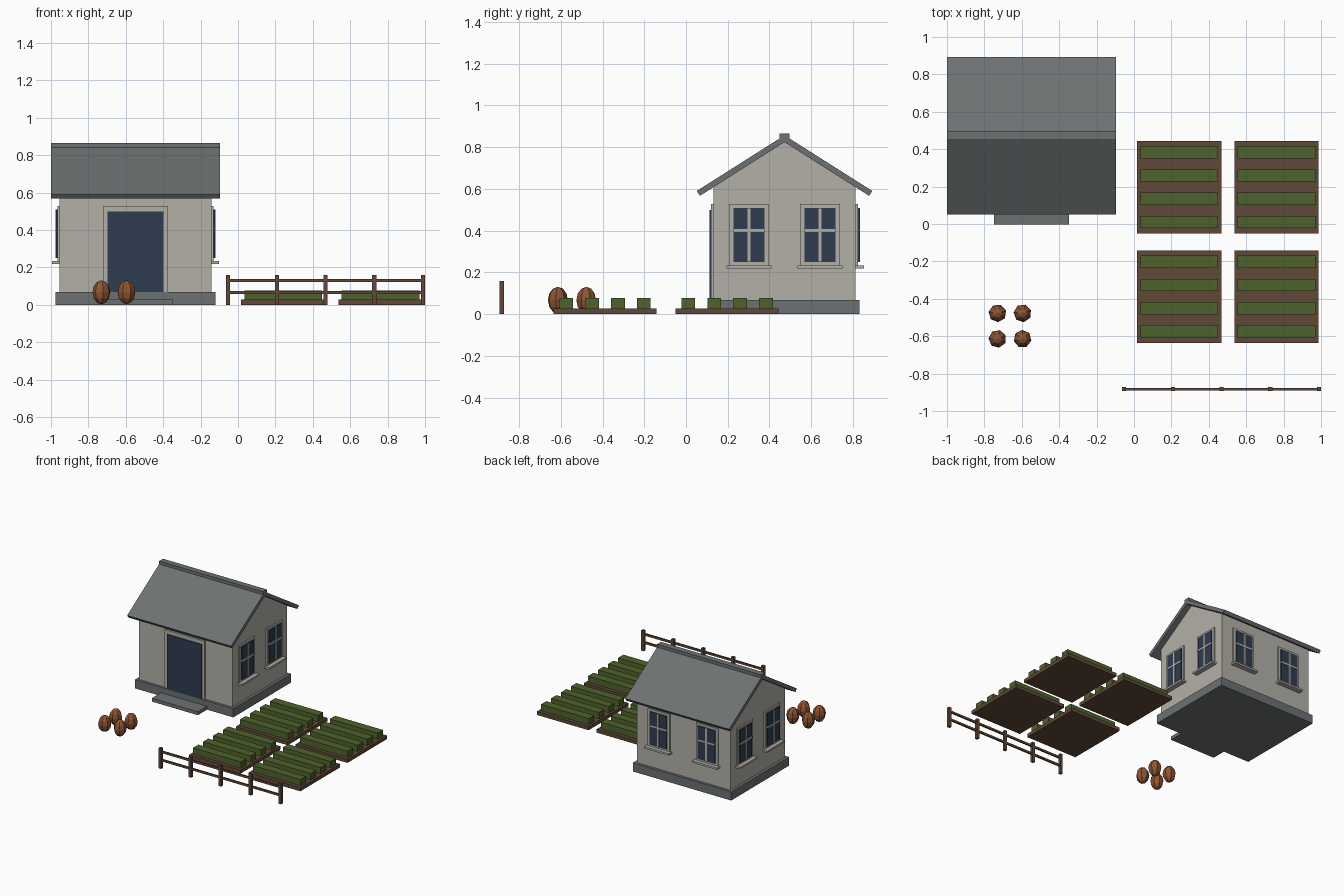
import bpy, bmesh, random
from mathutils import Matrix, Vector

random.seed(4)
if "Cube" in bpy.data.objects:
    bpy.data.objects.remove(bpy.data.objects["Cube"])


def material(name, r, g, b):
    m = bpy.data.materials.new(name)
    m.use_nodes = True
    m.diffuse_color = (r, g, b, 1)
    m.node_tree.nodes["Principled BSDF"].inputs["Base Color"].default_value = (r, g, b, 1)
    return m


PLASTER = material("pale_plaster", 0.45, 0.434, 0.39)
SLATE = material("grey_slate", 0.152, 0.166, 0.17)
NAVY = material("dark_navy", 0.028, 0.045, 0.08)
LEAF = material("leaf_green", 0.076, 0.122, 0.025)
WOOD = material("brown_wood", 0.12, 0.065, 0.04)
RUST = material("rust_orange", 0.27, 0.09, 0.033)


def finish(name, bm, mat):
    bmesh.ops.recalc_face_normals(bm, faces=bm.faces)
    mesh = bpy.data.meshes.new(name)
    bm.to_mesh(mesh)
    bm.free()
    mesh.materials.append(mat)
    ob = bpy.data.objects.new(name, mesh)
    bpy.context.collection.objects.link(ob)
    return ob


def box(name, mat, x, y, z):
    """Box from (low, high) pairs on each axis."""
    bm = bmesh.new()
    size = Matrix.Diagonal((x[1] - x[0], y[1] - y[0], z[1] - z[0], 1))
    mid = Vector((sum(x) / 2, sum(y) / 2, sum(z) / 2))
    bmesh.ops.create_cube(bm, size=1, matrix=Matrix.Translation(mid) @ size)
    return finish(name, bm, mat)


def around(c, half):
    return (c - half, c + half)


def prism(name, mat, profile, x):
    """Extrude a (y, z) profile along x."""
    bm = bmesh.new()
    face = bm.faces.new([bm.verts.new((x[0], y, z)) for y, z in profile])
    ext = bmesh.ops.extrude_face_region(bm, geom=[face])
    moved = [v for v in ext["geom"] if isinstance(v, bmesh.types.BMVert)]
    bmesh.ops.translate(bm, verts=moved, vec=(x[1] - x[0], 0, 0))
    return finish(name, bm, mat)


# House body
HX, HY = -0.548, 0.472
WX, WY = 0.406, 0.34
FLOOR, SLOPE, PEAK = 0.068, 0.634, 0.824
eave = PEAK - WY * SLOPE
box("foundation", SLATE, around(HX, WX + 0.022), around(HY, WY + 0.02), (0, FLOOR))
prism("walls", PLASTER, [(HY - WY, FLOOR), (HY + WY, FLOOR), (HY + WY, eave),
                         (HY, PEAK), (HY - WY, eave)], around(HX, WX))

# Roof with ridge cap
top = PEAK + 0.033
low, out = 0.405, 0.421
prism("roof", SLATE, [(HY, PEAK), (HY + low, PEAK - low * SLOPE), (HY + out, top - out * SLOPE),
                      (HY, top), (HY - out, top - out * SLOPE), (HY - low, PEAK - low * SLOPE)],
      around(HX, 0.452))
box("ridge_cap", SLATE, around(HX, 0.452), around(HY, 0.024), (0.842, 0.866))

# Door and step
front = HY - WY
box("door_frame", PLASTER, around(HX, 0.174), (front - 0.012, front + 0.01), (FLOOR, 0.528))
box("door", NAVY, around(HX, 0.15), (front - 0.02, front), (FLOOR, 0.498))
box("door_step", SLATE, around(HX, 0.2), (-0.002, HY - WY - 0.02), (0, 0.027))


def window(name, along, wall, sign, on_x):
    """Framed window; on_x means the wall faces along x."""
    def part(label, mat, c, half, depth, z):
        span = around(c, half)
        thick = sorted((wall - sign * 0.005, wall + sign * depth))
        x, y = (thick, span) if on_x else (span, thick)
        box(name + label, mat, x, y, z)
    part("_frame", PLASTER, along, 0.095, 0.011, (0.234, 0.527))
    part("_glass", NAVY, along, 0.075, 0.018, (0.249, 0.509))
    part("_mullion", PLASTER, along, 0.007, 0.022, (0.249, 0.509))
    part("_crossbar", PLASTER, along, 0.075, 0.022, (0.393, 0.407))
    part("_sill", PLASTER, along, 0.108, 0.04, (0.219, 0.234))


# Windows: two in each gable and two at the back
for i, s in enumerate((-1, 1)):
    window(f"left_window_{i}", HY + s * 0.17, HX + WX, 1, True)
    window(f"right_window_{i}", HY + s * 0.17, HX - WX, -1, True)
    window(f"back_window_{i}", HX + s * 0.21, HY + WY, 1, False)

# Garden beds with planted rows
for bx in (0.242, 0.762):
    for by in (0.197, -0.388):
        box("garden_bed", WOOD, around(bx, 0.225), around(by, 0.247), (0, 0.027))
        for row in range(4):
            ry = by + (row - 1.5) * 0.124
            box("crop_row", LEAF, around(bx, 0.208), around(ry, 0.033), (0.027, 0.077))

# Fence
FY, FIRST, GAP = -0.883, -0.053, 0.2605
for i in range(5):
    box("fence_post", WOOD, around(FIRST + i * GAP, 0.011), around(FY, 0.011), (0, 0.16))
for z in (0.065, 0.13):
    box("fence_rail", WOOD, (FIRST, FIRST + 4 * GAP), around(FY, 0.006), around(z, 0.008))

# Pumpkins
for px in (-0.73, -0.596):
    for py in (-0.477, -0.614):
        bm = bmesh.new()
        bmesh.ops.create_uvsphere(bm, u_segments=7, v_segments=6, radius=1)
        ob = finish("pumpkin", bm, RUST)
        ob.scale = (0.048, 0.048, 0.064)
        ob.location = (px, py, 0.067)
        ob.rotation_euler.z = random.uniform(0, 6)
